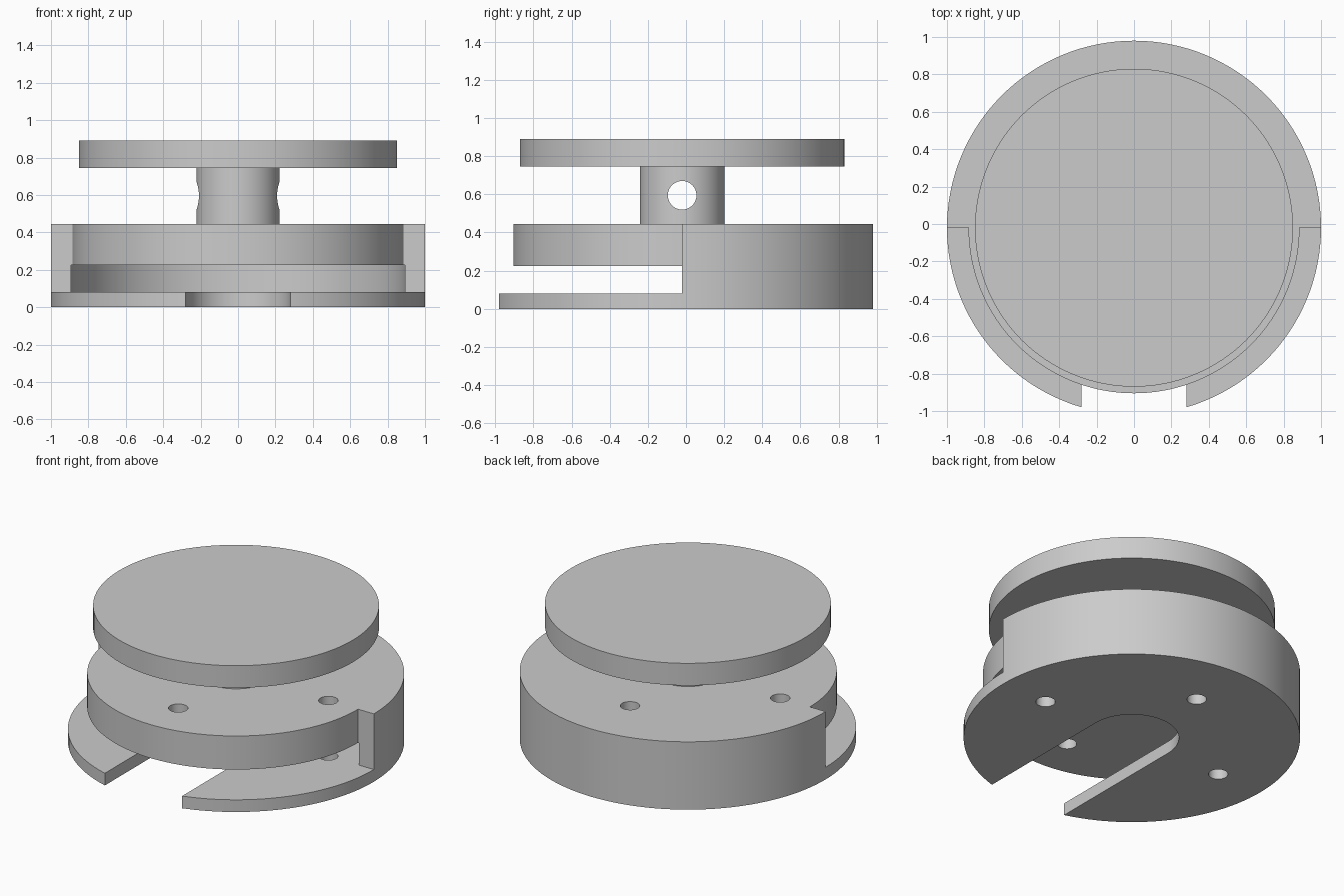
import bpy, bmesh, math

cube = bpy.data.objects.get("Cube")
if cube:
    bpy.data.objects.remove(cube, do_unlink=True)

CY = -0.02          # y of the common axis
SEGMENTS = 128

grey = bpy.data.materials.new("plain grey")
grey.use_nodes = True
grey.diffuse_color = (0.6, 0.6, 0.6, 1)
grey.node_tree.nodes["Principled BSDF"].inputs["Base Color"].default_value = (0.6, 0.6, 0.6, 1)


def arc(radius, start, end, steps=SEGMENTS):
    """Points on an arc about the axis, angles in degrees."""
    angles = [math.radians(start + (end - start) * i / steps) for i in range(steps + 1)]
    return [(radius * math.cos(a), radius * math.sin(a)) for a in angles]


def prism(name, outline, z0, z1):
    """Extrude a flat outline (relative to the axis) from z0 to z1."""
    bm = bmesh.new()
    face = bm.faces.new([bm.verts.new((x, y + CY, z0)) for x, y in outline])
    top = bmesh.ops.extrude_face_region(bm, geom=[face])["geom"]
    verts = [v for v in top if isinstance(v, bmesh.types.BMVert)]
    bmesh.ops.translate(bm, verts=verts, vec=(0, 0, z1 - z0))
    bmesh.ops.recalc_face_normals(bm, faces=bm.faces)
    mesh = bpy.data.meshes.new(name)
    bm.to_mesh(mesh)
    bm.free()
    mesh.materials.append(grey)
    obj = bpy.data.objects.new(name, mesh)
    bpy.context.collection.objects.link(obj)
    return obj


def disc(name, radius, z0, z1, x=0, y=0, steps=SEGMENTS):
    ring = arc(radius, 0, 360, steps)[:-1]
    return prism(name, [(px + x, py + y) for px, py in ring], z0, z1)


def activate(obj):
    bpy.ops.object.select_all(action="DESELECT")
    obj.select_set(True)
    bpy.context.view_layer.objects.active = obj


def cut(obj, cutter):
    """Subtract the cutter and remove it."""
    cutter.hide_render = True
    mod = obj.modifiers.new("cut", "BOOLEAN")
    mod.operation, mod.solver, mod.object = "DIFFERENCE", "EXACT", cutter
    activate(obj)
    bpy.ops.object.modifier_apply(modifier=mod.name)
    bpy.data.objects.remove(cutter, do_unlink=True)


# Round housing, hollowed and opened at the front
housing = disc("housing", 1.0, 0, 0.445)
cut(housing, disc("cavity_cutter", 0.893, 0.08, 0.225))
front = arc(0.885, 180, 360) + [(1.2, 0), (1.2, -1.2), (-1.2, -1.2), (-1.2, 0)]
cut(housing, prism("front_cutter", front, 0.08, 0.6))

# Round-ended slot in the floor
slot = arc(0.28, 0, 180, 48) + [(-0.28, -1.2), (0.28, -1.2)]
cut(housing, prism("slot_cutter", slot, -0.1, 0.15))

# Four bolt holes through floor and upper plate
for x, y in ((0.67, 0), (-0.67, 0), (0, 0.6), (0, -0.6)):
    cut(housing, disc("bolt_cutter", 0.058, -0.1, 0.6, x, y, 32))

# Stem with a cross hole running side to side
stem = disc("stem", 0.222, 0.445, 0.745)
bpy.ops.mesh.primitive_cylinder_add(vertices=48, radius=0.075, depth=1,
                                    location=(0, CY, 0.595), rotation=(0, math.pi / 2, 0))
cut(stem, bpy.context.object)

# Flat round cap
cap = disc("cap", 0.85, 0.745, 0.89)

for obj in (housing, stem, cap):
    activate(obj)
    bpy.ops.object.shade_smooth_by_angle(angle=math.radians(30))
